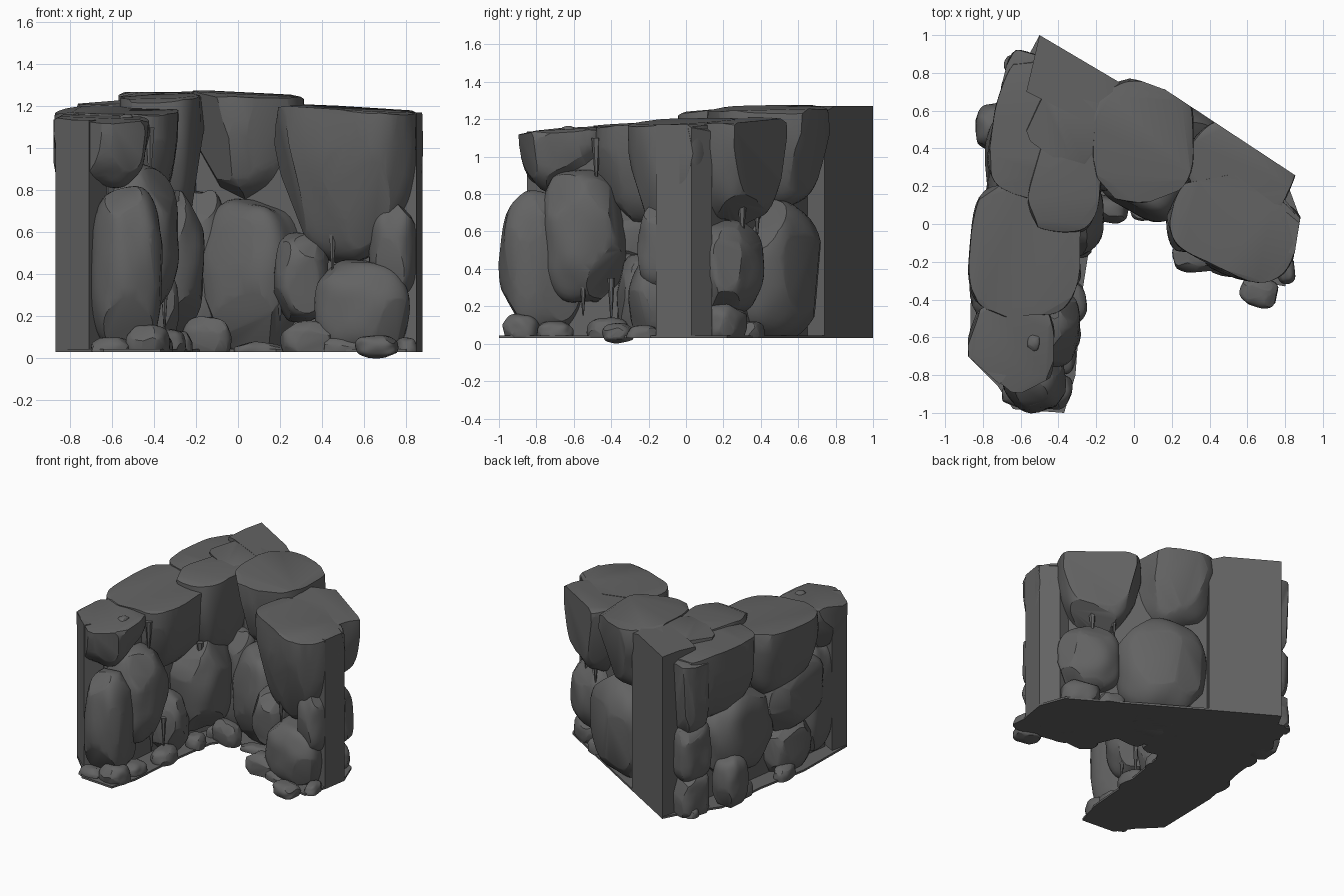
import bpy, bmesh, math, random
from mathutils import Vector, Matrix, noise

if "Cube" in bpy.data.objects:
    bpy.data.objects.remove(bpy.data.objects["Cube"])

random.seed(23)
stone = bpy.data.materials.new("dark_grey_stone")
stone.diffuse_color = (0.125, 0.125, 0.125, 1)
stone.use_nodes = True
stone.node_tree.nodes["Principled BSDF"].inputs["Base Color"].default_value = stone.diffuse_color
FLOOR = 0.03

# Flat cutting planes: (normal, distance)
BACK = (Vector((0.55, 0.835, 0)), 0.685)
CORNER = (Vector((0.509, 0.861, 0)), 0.607)
END = (Vector((0.985, -0.17, 0)), 0.863)
END_SIDE = (Vector((0.75, 0.661, 0)), 0.69)
FRONT = (Vector((-0.636, -0.771, 0)), 1.10)


def cut(bm, normal, dist):
    """Slice off everything beyond a plane and cap the hole."""
    n = Vector(normal).normalized()
    res = bmesh.ops.bisect_plane(bm, geom=bm.verts[:] + bm.edges[:] + bm.faces[:],
                                 plane_co=n * dist, plane_no=n, clear_outer=True)
    edges = [e for e in res["geom_cut"] if isinstance(e, bmesh.types.BMEdge)]
    if edges:
        bmesh.ops.holes_fill(bm, edges=edges, sides=0)


def finish(bm, name, angle=30):
    bmesh.ops.recalc_face_normals(bm, faces=bm.faces[:])
    mesh = bpy.data.meshes.new(name)
    bm.to_mesh(mesh)
    bm.free()
    mesh.materials.append(stone)
    obj = bpy.data.objects.new(name, mesh)
    bpy.context.collection.objects.link(obj)
    bpy.ops.object.select_all(action='DESELECT')
    obj.select_set(True)
    bpy.context.view_layer.objects.active = obj
    bpy.ops.object.shade_smooth_by_angle(angle=math.radians(angle))
    return obj


def rock(name, x, y, rx, ry, z0, z1, yaw=0, slope=None, planes=(), box=0.75,
         facets=12, floor=FLOOR, taper=0.0):
    """Chipped boulder filling a box; slope gives it a broad top with worn edges."""
    bm = bmesh.new()
    bmesh.ops.create_icosphere(bm, subdivisions=4, radius=1)
    shift = Vector([random.uniform(-50, 50) for _ in range(3)])
    for v in bm.verts:
        v.co = Vector([math.copysign(abs(c) ** box, c) for c in v.co])
        v.co *= 1 + 0.09 * noise.noise(v.co * 1.6 + shift)
    for _ in range(facets):
        n = Vector([random.gauss(0, 1) for _ in range(3)]).normalized()
        reach = max(v.co.dot(n) for v in bm.verts)
        cut(bm, n, reach * random.uniform(0.85, 0.96))
    zc = z1 - 0.25 * (z1 - z0) if slope else (z0 + z1) / 2
    size = (rx, ry, zc - z0)
    lo = [min(v.co[i] for v in bm.verts) for i in range(3)]
    hi = [max(v.co[i] for v in bm.verts) for i in range(3)]
    for v in bm.verts:
        u = [(v.co[i] - lo[i]) / (hi[i] - lo[i]) * 2 - 1 for i in range(3)]
        s = 1 - taper * max(0, -u[2])
        v.co = Vector((u[0] * size[0] * s, u[1] * size[1] * s, u[2] * size[2]))
    bm.transform(Matrix.Translation((x, y, zc)) @ Matrix.Rotation(math.radians(yaw), 4, 'Z'))
    if slope:
        # tilted top plus shallow chips round the rim
        n = Vector((-slope[0], -slope[1], 1)).normalized()
        cut(bm, n, n.dot(Vector((x, y, z1))))
        for k in range(6):
            a = k * math.tau / 6 + random.uniform(-.4, .4)
            t = random.uniform(0.12, 0.5)
            n = Vector((math.cos(a) * math.sin(t), math.sin(a) * math.sin(t), math.cos(t)))
            reach = max(v.co.dot(n) for v in bm.verts)
            cut(bm, n, reach - random.uniform(0.006, 0.022))
    for n, d in planes:
        cut(bm, n, d)
    cut(bm, (0, 0, -1), -floor)
    return finish(bm, name)


def prism(name, outline, z0, z1, chips=()):
    """Upright block with a polygon footprint and optional chipped top edges."""
    bm = bmesh.new()
    low = [bm.verts.new((p[0], p[1], z0)) for p in outline]
    top = [bm.verts.new((p[0], p[1], z1)) for p in outline]
    bm.faces.new(low[::-1])
    bm.faces.new(top)
    for i in range(len(low)):
        j = (i + 1) % len(low)
        bm.faces.new((low[i], low[j], top[j], top[i]))
    for n, depth in chips:
        n = Vector(n).normalized()
        cut(bm, n, max(v.co.dot(n) for v in bm.verts) - depth)
    return finish(bm, name)


def drip(name, x, y, z0, z1, r):
    """Thin hanging stone spike."""
    bm = bmesh.new()
    bmesh.ops.create_cone(bm, cap_ends=True, segments=6, radius1=r * 0.2, radius2=r,
                          depth=z1 - z0)
    bm.transform(Matrix.Translation((x, y, (z0 + z1) / 2)))
    finish(bm, name)


# Base slab and inner core
prism("base_slab", [(-.87, -.71), (-.72, -.86), (-.64, -.98), (-.37, -1), (-.31, -.8),
                    (-.28, -.4), (-.22, -.02), (-.12, .12), (.18, .02), (.27, -.2),
                    (.52, -.28), (.8, -.33), (.85, -.15), (.88, .03), (.81, .22),
                    (-.06, .74), (-.5, 1), (-.58, .85), (-.74, .62), (-.78, .2),
                    (-.86, -.2)], FLOOR, 0.045)
prism("wall_core", [(-.76, -.6), (-.62, -.74), (-.5, -.66), (-.44, 0), (-.2, .36), (.3, .17),
                    (.66, -.03), (.72, .12), (.1, .54), (-.45, .82), (-.57, .6),
                    (-.66, .1)], FLOOR, 1.0)

# Flat cut ends
prism("left_end_block", [(-.87, -.71), (-.71, -.85), (-.6, -.7), (-.84, -.57)], FLOOR, 1.135)
prism("right_end_block", [(.88, .03), (.85, -.16), (.7, -.12), (.7, .13), (.79, .14)],
      FLOOR, 1.172, [((.5, .6, 1), .03)])
prism("corner_block", [(-.5, 1), (-.06, .74), (-.2, .52), (-.57, .7)], FLOOR, 1.27,
      [((-.25, -.05, 1), .015), ((.5, .2, 1), .03)])

# Upper boulders, left arm
rock("upper_left_front", -.65, -.65, .23, .245, .81, 1.15, 0, (-.02, .05), [FRONT], .62,
     taper=.12)
rock("upper_left_middle", -.58, -.14, .3, .36, .64, 1.185, -4, (-.02, .06), [], .62, taper=.12)
rock("upper_left_back", -.53, .5, .23, .37, .64, 1.232, -8, (.08, 0), [], .65, taper=.15)
rock("upper_inner_corner", -.36, .22, .19, .27, .62, 1.252, -10, (.03, .06), [], .68, taper=.12)
rock("upper_corner_ledge", -.33, .52, .22, .2, .8, 1.268, -30, (.01, .01), [CORNER], .6)
# Upper boulders, right arm
rock("upper_back_centre", .05, .44, .27, .33, .71, 1.262, 0, (-.05, .02), [BACK], .72,
     taper=.12)
rock("upper_right_back", .55, .27, .3, .23, .63, 1.195, -31, (-.05, .02), [BACK], .66,
     taper=.3)
rock("upper_right_front", .54, -.01, .36, .25, .45, 1.19, -24, (-.05, .03), [END, END_SIDE],
     .68, taper=.3)

# Lower boulders, left arm
rock("lower_left_front", -.54, -.77, .17, .23, .04, .82, 8)
rock("lower_left_middle", -.5, -.55, .22, .23, .22, .93)
rock("lower_left_inner", -.4, .06, .24, .24, .1, .82)
rock("lower_left_low", -.46, -.24, .18, .13, .0, .48)
rock("lower_outer_front", -.71, -.52, .13, .18, .06, .86)
rock("lower_outer_middle", -.66, -.22, .21, .33, .33, .88)
rock("lower_outer_low", -.68, -.2, .17, .22, .0, .42)
rock("lower_outer_back", -.57, .27, .22, .35, .14, .82)
rock("outer_ground_rock", -.73, .51, .11, .13, .0, .4)
# Lower boulders, right arm
rock("lower_back_centre", .14, .44, .33, .27, .0, .77, -32, box=.85, planes=[BACK], facets=8)
rock("lower_inner_back", .06, .25, .25, .2, .0, .76, -28, facets=8)
rock("lower_inner_corner", -.18, .32, .15, .15, .0, .8)
rock("lower_inner_bulge", .3, .02, .13, .17, .17, .6)
rock("lower_right_back", .6, .22, .22, .17, .15, .66, -31, planes=[BACK])
rock("lower_right_low", .66, .2, .14, .11, .0, .22, -31, planes=[BACK])
rock("lower_right_front", .6, -.13, .23, .17, .0, .47, -10)
rock("lower_right_end", .74, -.1, .12, .16, .28, .76, planes=[END])

# Stacked stones beside the corner
for i, (z0, z1) in enumerate([(-.05, .34), (.28, .72), (.64, 1.2)]):
    rock(f"corner_stack_{i}", -.57, .77, .12, .14, z0, z1, -14, (.05, 0) if i == 2 else None,
         [CORNER], .55)

# Loose ground stones: x, y, half sizes, height
stones = [(.33, -.18, .13, .08, .18), (-.15, .08, .12, .07, .2), (-.43, -.88, .1, .1, .16),
          (-.33, -.42, .08, .11, .14), (-.6, -.9, .1, .07, .1), (-.29, -.1, .07, .08, .13),
          (.1, .08, .12, .06, .08), (.5, -.22, .1, .06, .1), (.8, -.23, .05, .09, .1),
          (-.72, .35, .07, .08, .14), (-.63, .84, .06, .05, .1), (.5, .35, .1, .06, .12),
          (-.8, -.05, .06, .1, .13), (-.39, -.7, .08, .1, .12), (-.25, .12, .08, .07, .13)]
for i, (x, y, rx, ry, h) in enumerate(stones):
    rock(f"ground_stone_{i}", x, y, rx, ry, -.02, h, random.uniform(-25, 25), facets=11)
rock("fallen_stone", .66, -.36, .1, .08, 0, .11, -15, floor=0, facets=10)

# Small chip on the front ledge
rock("top_chip", -.53, -.63, .035, .045, 1.1, 1.165, facets=6)

# Hanging spikes under the upper boulders
spikes = [(.6, -.24, .84, 1.13, .02), (.45, -.12, .4, .62, .02), (.2, .05, .18, .45, .025),
          (.63, .3, .55, .75, .025), (.5, .38, .56, .74, .02), (-.42, -.48, .85, 1.1, .025),
          (-.3, -.03, .5, .8, .025), (-.35, -.4, .12, .35, .02), (-.35, -.55, .15, .35, .02)]
for i, s in enumerate(spikes):
    drip(f"stone_spike_{i}", *s)
